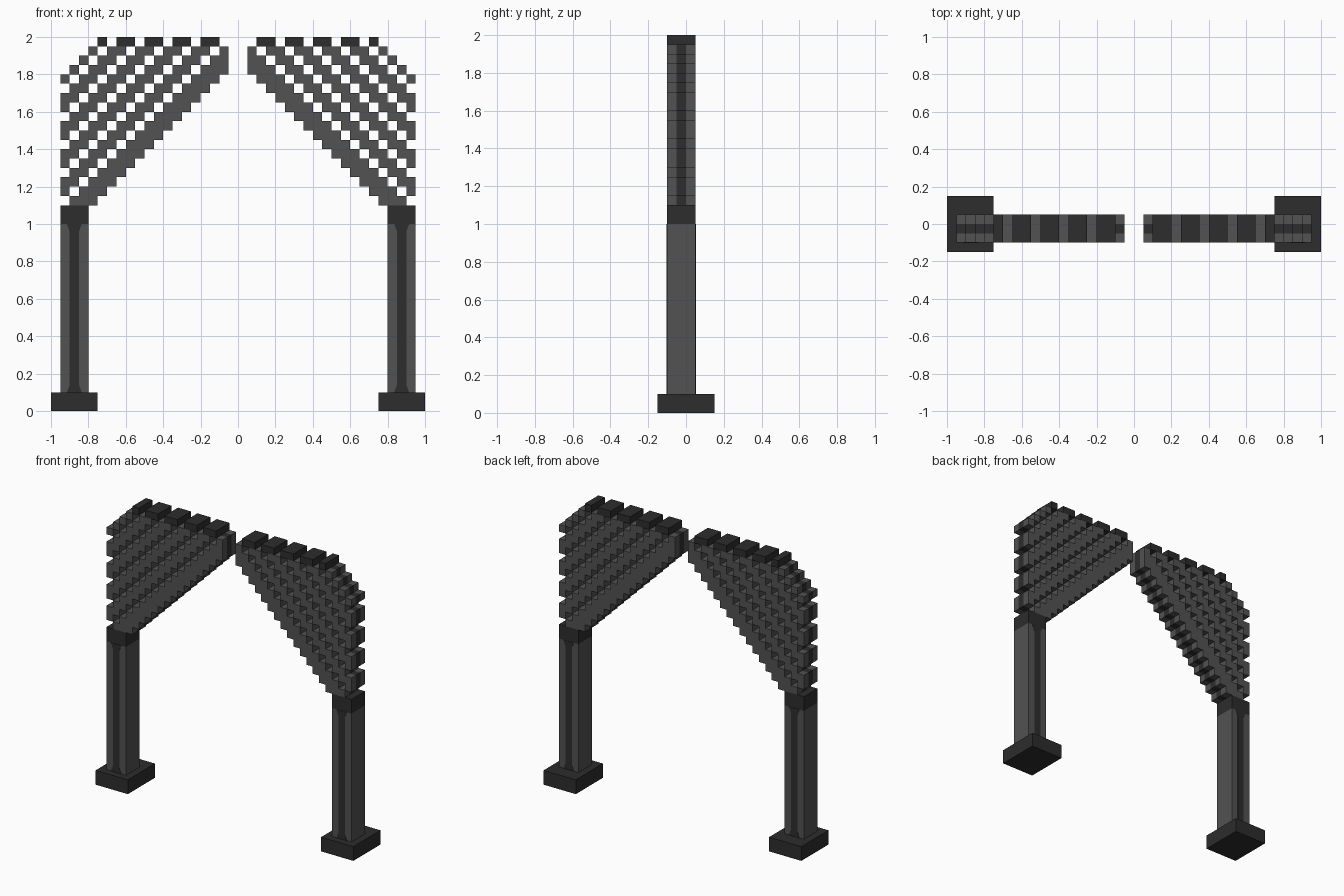
import bpy, bmesh

if "Cube" in bpy.data.objects:
    bpy.data.objects.remove(bpy.data.objects["Cube"], do_unlink=True)


def material(name, value):
    m = bpy.data.materials.new(name)
    m.use_nodes = True
    colour = (value, value, value, 1)
    m.diffuse_color = colour
    bsdf = m.node_tree.nodes["Principled BSDF"]
    bsdf.inputs["Base Color"].default_value = colour
    bsdf.inputs["Roughness"].default_value = 0.9
    return m


GREY = material("mid grey", 0.085)
DARK = material("charcoal", 0.026)
U = 0.05                       # block size
Y = (-0.10, -0.05, 0.0, 0.05)  # three layers through the depth


def finish(name, bm, mats):
    mesh = bpy.data.meshes.new(name)
    bm.to_mesh(mesh)
    bm.free()
    for m in mats:
        mesh.materials.append(m)
    obj = bpy.data.objects.new(name, mesh)
    bpy.context.collection.objects.link(obj)
    return obj


def prism(name, outline, y0, y1, mat):
    """Extrude an x-z outline from y0 to y1."""
    bm = bmesh.new()
    face = bm.faces.new([bm.verts.new((x, y0, z)) for x, z in outline])
    out = bmesh.ops.extrude_face_region(bm, geom=[face])
    verts = [v for v in out["geom"] if isinstance(v, bmesh.types.BMVert)]
    bmesh.ops.translate(bm, verts=verts, vec=(0, y1 - y0, 0))
    bmesh.ops.recalc_face_normals(bm, faces=bm.faces)
    return finish(name, bm, [mat])


def box(name, x0, x1, y0, y1, z0, z1, mat):
    return prism(name, [(x0, z0), (x1, z0), (x1, z1), (x0, z1)], y0, y1, mat)


def in_outline(c, r):
    """Stepped diagonal bracket; columns count inward, rows count up."""
    return 1 <= c <= 18 and 22 <= r <= 39 and 18 <= r - c <= 34


def filled(c, r):
    hole = (r - c) % 3 == 0 and r - c > 18
    return in_outline(c, r) and not hole


def bracket(name, side):
    bm = bmesh.new()

    def quad(points, mat):
        verts = [bm.verts.new((side * (1 - U * c), y, U * r)) for c, y, r in points]
        # columns run toward the centre, so winding flips on the +x side
        f = bm.faces.new(verts if side < 0 else verts[::-1])
        f.material_index = mat

    for c in range(1, 19):
        for r in range(22, 40):
            if not filled(c, r):
                continue
            top = int(r == 39)  # dark coping row
            a, b = Y[0], Y[3]
            quad([(c, a, r), (c + 1, a, r), (c + 1, a, r + 1), (c, a, r + 1)], top)
            quad([(c, b, r), (c, b, r + 1), (c + 1, b, r + 1), (c + 1, b, r)], top)
            # edge faces: each starts at p and ends at q
            for dc, dr, p, q in ((1, 0, (c + 1, r), (c + 1, r + 1)),
                                 (-1, 0, (c, r + 1), (c, r)),
                                 (0, 1, (c + 1, r + 1), (c, r + 1)),
                                 (0, -1, (c, r), (c + 1, r))):
                n = (c + dc, r + dr)
                if filled(*n):
                    continue
                rim = not in_outline(*n) or n[0] in (1, 18)
                for i in range(3):
                    dark = top or (rim and i == 1)
                    quad([(p[0], Y[i], p[1]), (p[0], Y[i + 1], p[1]),
                          (q[0], Y[i + 1], q[1]), (q[0], Y[i], q[1])], int(dark))
    bmesh.ops.remove_doubles(bm, verts=bm.verts, dist=0.0001)
    return finish(name, bm, [GREY, DARK])


for side, label in ((1, "left"), (-1, "right")):
    # foot, shaft and cap of the post
    box(label + "_base", side * 0.75, side * 1.0, -0.15, 0.15, 0, 0.1, DARK)
    box(label + "_post", side * 0.8, side * 0.95, Y[0], Y[3], 0.1, 1.0, GREY)
    box(label + "_cap", side * 0.8, side * 0.95, Y[0], Y[3], 1.0, 1.1, DARK)
    # dark centre strip, flared at both ends, showing front and back
    half = [(0.04, 0.1), (0.025, 0.14), (0.025, 0.96), (0.04, 1.0)]
    outline = [(side * 0.875 + w, z) for w, z in half]
    outline += [(side * 0.875 - w, z) for w, z in reversed(half)]
    prism(label + "_post_strip", outline, Y[0] - 0.002, Y[3] + 0.002, DARK)
    # pierced diagonal bracket
    bracket(label + "_bracket", side)
